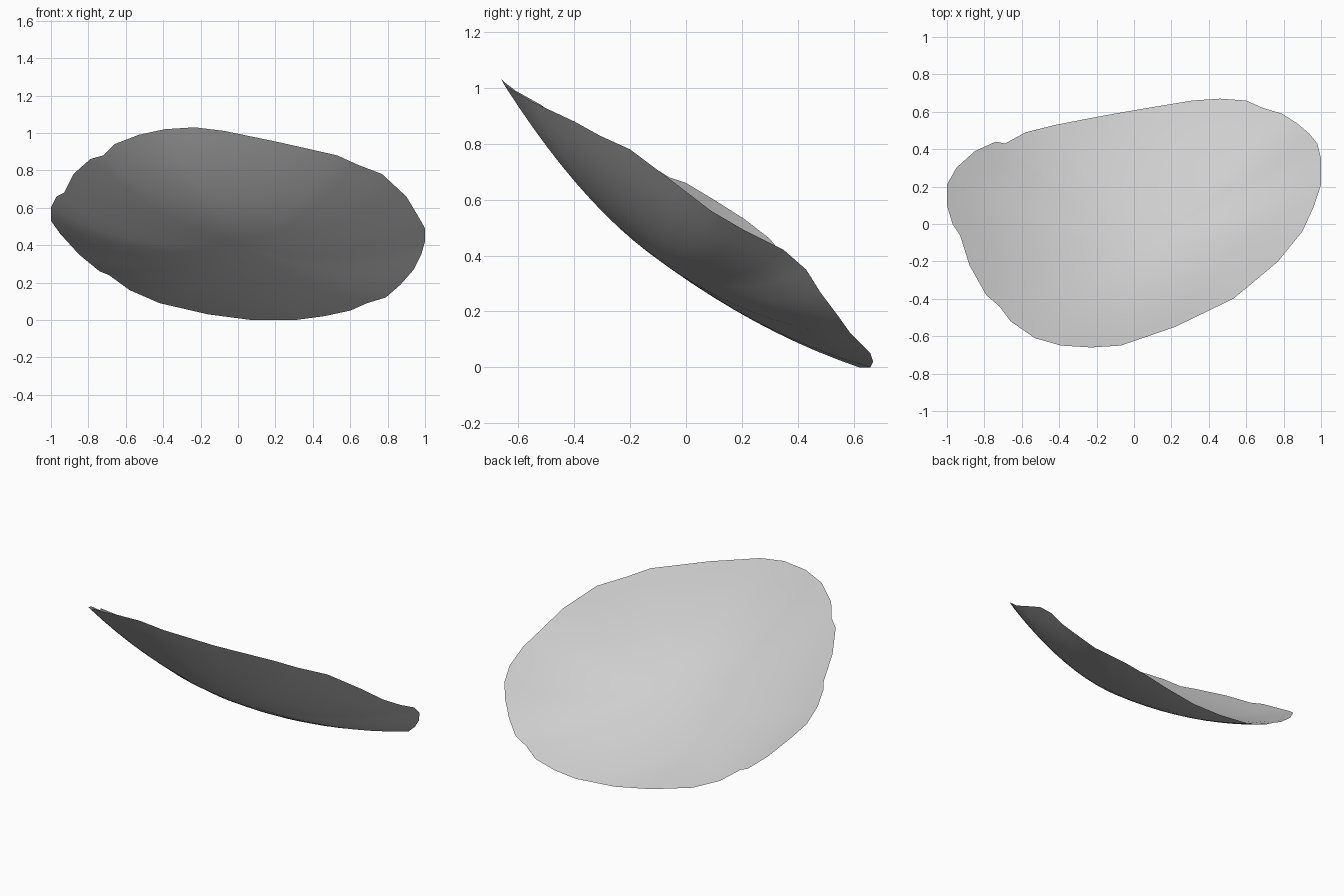
import bpy
import bmesh
from mathutils import Vector

default_cube = bpy.data.objects.get("Cube")
if default_cube:
    bpy.data.objects.remove(default_cube, do_unlink=True)

# Rim of the shell, counter-clockwise from above, in hundredths of a unit
RIM = [
    (-100, 10, 60), (-97, 0, 66), (-93, -6, 68), (-88, -22, 78), (-79, -38, 86),
    (-72, -44, 88), (-66, -52, 94), (-53, -61, 99), (-39, -65, 102), (-23, -66, 103),
    (-7, -65, 101), (22, -55, 95), (53, -40, 88), (64, -31, 83), (77, -20, 78),
    (90, -4, 66), (96, 9, 56), (100, 21, 49), (100, 35, 42), (98, 43, 35),
    (94, 48, 27), (87, 54, 19), (79, 59, 12), (69, 62, 9), (60, 66, 5),
    (46, 67, 2), (31, 66, 0), (7, 62, 0), (-16, 58, 3), (-42, 53, 9),
    (-58, 49, 16), (-69, 43, 24), (-74, 44, 26), (-85, 39, 35), (-95, 30, 46),
    (-100, 21, 53),
]
RINGS = 10
DEEPEST = Vector((0.02, -0.13))
DEPTH = -0.215


def tilted_plane(y):
    """Height of the sloping plane the shell lies along."""
    return 0.525 - 0.75 * y


def shell_point(rim_point, t):
    """Point between the deepest spot (t = 0) and the rim (t = 1)."""
    flat = DEEPEST.lerp(rim_point.xy, t)
    rim_offset = rim_point.z - tilted_plane(rim_point.y)
    offset = DEPTH + (rim_offset - DEPTH) * t ** 2
    return Vector((flat.x, flat.y, tilted_plane(flat.y) + offset))


# Shallow dished sheet: concentric rings around the deepest spot
bm = bmesh.new()
rim = [Vector(point) / 100 for point in RIM]
count = len(rim)
centre = bm.verts.new(shell_point(rim[0], 0))
rings = [[bm.verts.new(shell_point(p, (i + 1) / RINGS)) for p in rim]
         for i in range(RINGS)]
for k in range(count):
    n = (k + 1) % count
    bm.faces.new((centre, rings[0][k], rings[0][n]))
    for inner, outer in zip(rings, rings[1:]):
        bm.faces.new((inner[k], outer[k], outer[n], inner[n]))
for face in bm.faces:
    face.smooth = True

mesh = bpy.data.meshes.new("curved_shell")
bm.to_mesh(mesh)
bm.free()
shell = bpy.data.objects.new("curved_shell", mesh)
bpy.context.collection.objects.link(shell)

# Plain grey finish
grey = bpy.data.materials.new("light_grey")
grey.use_nodes = True
colour = (0.62, 0.62, 0.62, 1)
grey.diffuse_color = colour
for node in grey.node_tree.nodes:
    if node.type == "BSDF_PRINCIPLED":
        node.inputs["Base Color"].default_value = colour
mesh.materials.append(grey)
